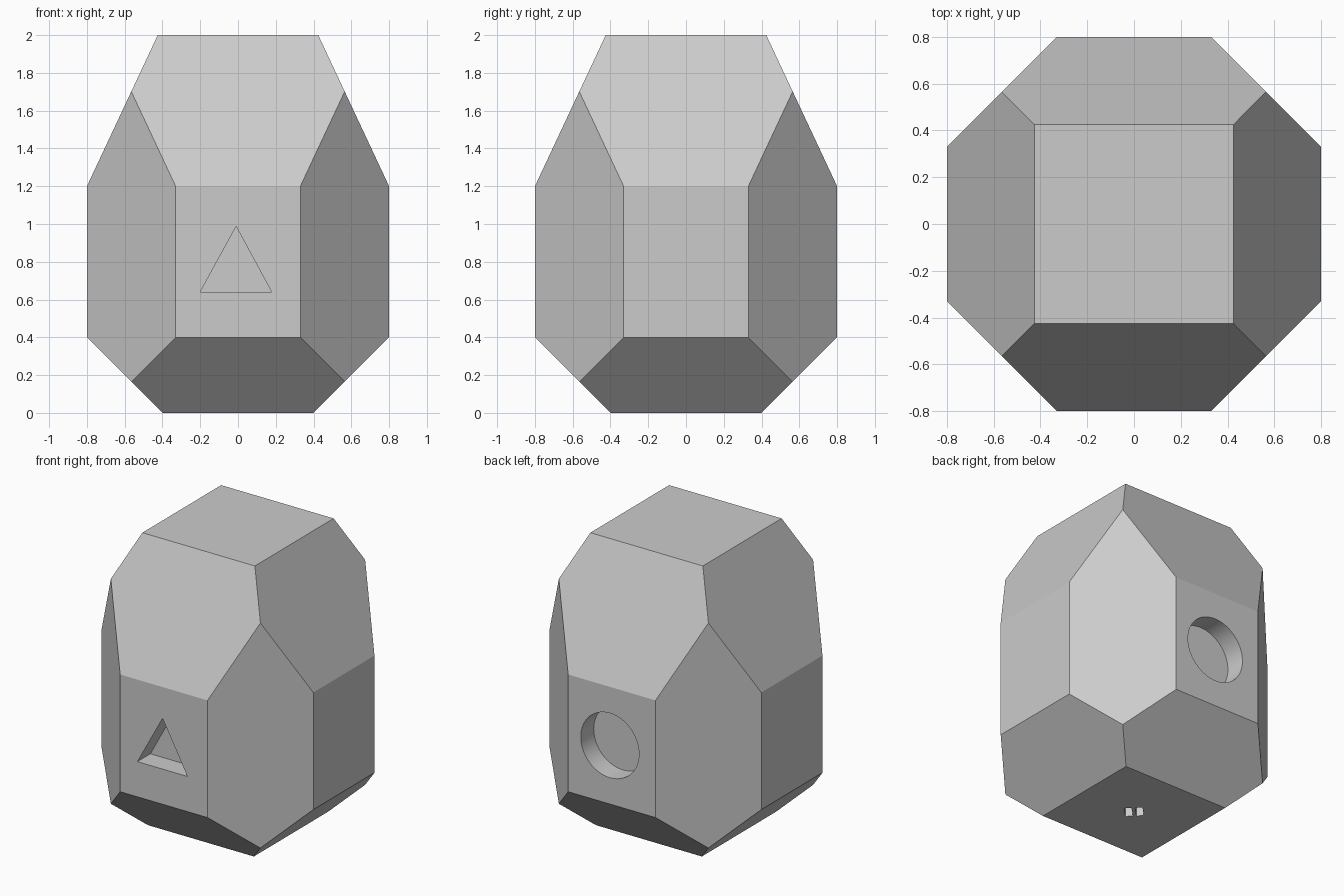
import bpy, bmesh, math
from mathutils import Vector

cube = bpy.data.objects.get("Cube")
if cube:
    bpy.data.objects.remove(cube, do_unlink=True)

grey = bpy.data.materials.new("stone grey")
grey.use_nodes = True
colour = (0.6, 0.6, 0.6, 1)
grey.diffuse_color = colour
grey.node_tree.nodes["Principled BSDF"].inputs["Base Color"].default_value = colour


def add_object(name, bm):
    bmesh.ops.recalc_face_normals(bm, faces=bm.faces)
    mesh = bpy.data.meshes.new(name)
    bm.to_mesh(mesh)
    bm.free()
    obj = bpy.data.objects.new(name, mesh)
    obj.data.materials.append(grey)
    bpy.context.collection.objects.link(obj)
    return obj


def slice_off(bm, point, normal):
    """Trim everything beyond a plane and cap the cut."""
    cut = bmesh.ops.bisect_plane(bm, geom=bm.verts[:] + bm.edges[:] + bm.faces[:],
                                 plane_co=point, plane_no=normal, clear_outer=True)
    edges = [e for e in cut["geom_cut"] if isinstance(e, bmesh.types.BMEdge)]
    bmesh.ops.edgeloop_fill(bm, edges=edges)


def prism(name, points, offset):
    """Hidden cutter: a flat outline extruded by an offset."""
    bm = bmesh.new()
    face = bm.faces.new([bm.verts.new(p) for p in points])
    new = bmesh.ops.extrude_face_region(bm, geom=[face], use_keep_orig=True)["geom"]
    bmesh.ops.translate(bm, vec=offset, verts=[v for v in new if isinstance(v, bmesh.types.BMVert)])
    obj = add_object(name, bm)
    obj.hide_render = True
    return obj


# Faceted body: a block with its corners and slopes sliced off
WIDE, SHOULDER, HEIGHT = 0.8, 1.2, 2.0
bm = bmesh.new()
bmesh.ops.create_cube(bm, size=2)
for v in bm.verts:
    v.co = (v.co.x * WIDE, v.co.y * WIDE, v.co.z + 1)
for i in range(4):
    a = i * math.pi / 2
    side = Vector((round(math.cos(a)), round(math.sin(a)), 0))
    across = Vector((-side.y, side.x, 0))
    slice_off(bm, side * WIDE + across * 0.33, side + across)
    slice_off(bm, side * WIDE + Vector((0, 0, SHOULDER)),
              side * (HEIGHT - SHOULDER) + Vector((0, 0, 0.375)))
    slice_off(bm, side * WIDE + Vector((0, 0, 0.4)), side - Vector((0, 0, 1)))
body = add_object("faceted_body", bm)

# Pocket cutters: triangle in front, round at the back, two slots underneath
DEPTH = 0.14
triangle = [(-0.2, -0.9, 0.64), (0.178, -0.9, 0.64), (-0.01, -0.9, 0.987)]
cutters = [prism("triangle_pocket_cutter", triangle, (0, 0.1 + DEPTH, 0))]

SIDES = 64
ring = [(0.015 + 0.22 * math.cos(t), 0.9, 0.8 + 0.22 * math.sin(t))
        for t in (i * math.tau / SIDES for i in range(SIDES))]
cutters.append(prism("round_pocket_cutter", ring, (0, -0.1 - DEPTH, 0)))

along = Vector((-1, 1, 0)).normalized()
forward = Vector((1, 1, 0)).normalized()
for name, shift in (("left", -0.034), ("right", 0.034)):
    slot = [along * (shift + 0.023 * s) + forward * 0.05 * f - Vector((0, 0, 0.1))
            for s, f in ((-1, -1), (1, -1), (1, 1), (-1, 1))]
    cutters.append(prism(name + "_slot_cutter", slot, (0, 0, 0.2)))

# Carve the pockets, then discard the cutters
bpy.context.view_layer.objects.active = body
for cutter in cutters:
    mod = body.modifiers.new(cutter.name, "BOOLEAN")
    mod.operation = "DIFFERENCE"
    mod.solver = "EXACT"
    mod.object = cutter
    bpy.ops.object.modifier_apply(modifier=mod.name)
    bpy.data.objects.remove(cutter, do_unlink=True)

bpy.ops.object.select_all(action="DESELECT")
body.select_set(True)
bpy.ops.object.shade_smooth_by_angle(angle=math.radians(15))
